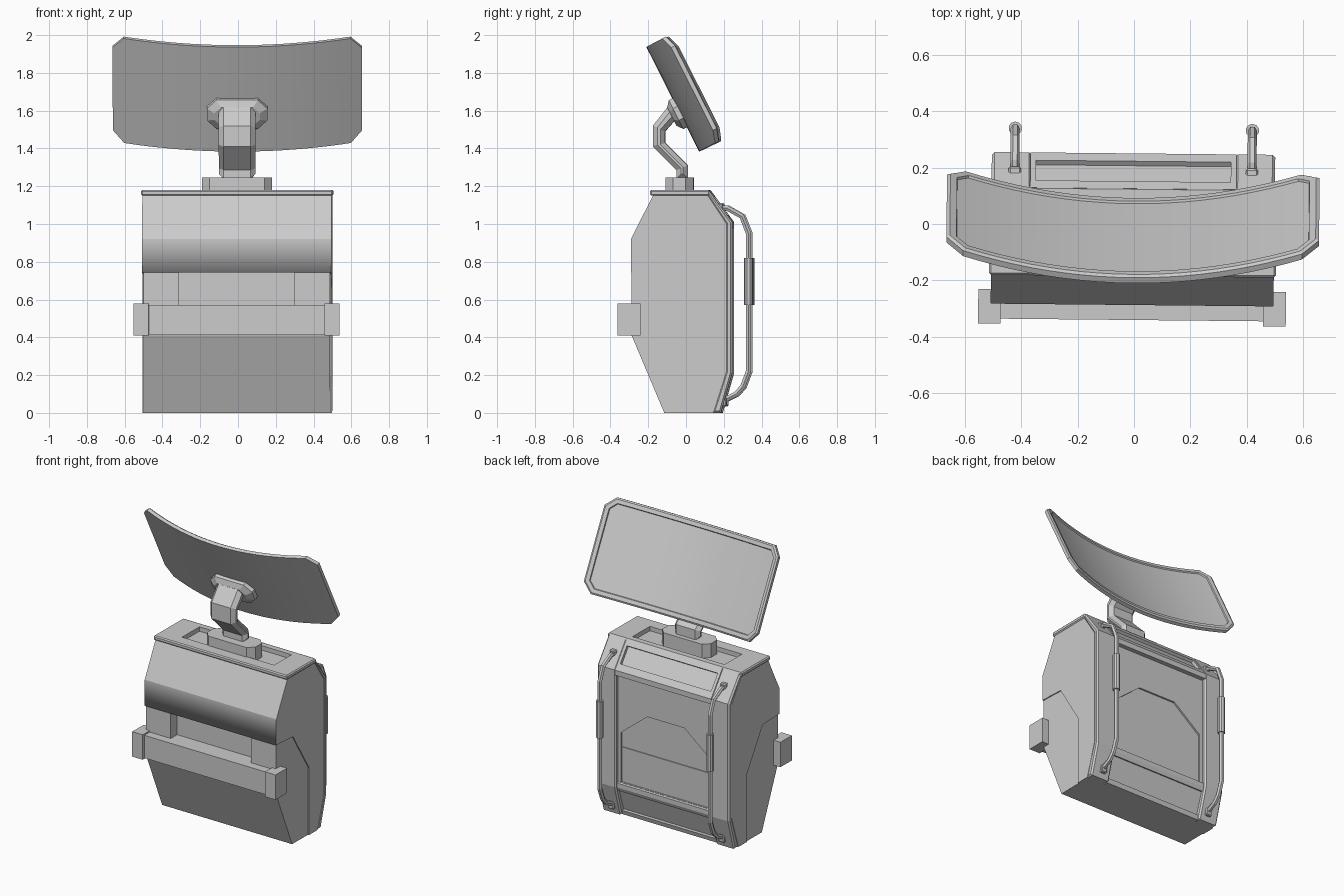
import bpy, bmesh, math
from mathutils import Matrix, Vector

if "Cube" in bpy.data.objects:
    bpy.data.objects.remove(bpy.data.objects["Cube"], do_unlink=True)

grey = bpy.data.materials.new("plain_grey")
grey.use_nodes = True
grey.diffuse_color = (0.6, 0.6, 0.6, 1)
grey.node_tree.nodes["Principled BSDF"].inputs["Base Color"].default_value = (0.6, 0.6, 0.6, 1)
parts = []


def finish(name, bm, matrix=None):
    bmesh.ops.recalc_face_normals(bm, faces=bm.faces)
    mesh = bpy.data.meshes.new(name)
    bm.to_mesh(mesh)
    bm.free()
    mesh.materials.append(grey)
    ob = bpy.data.objects.new(name, mesh)
    bpy.context.collection.objects.link(ob)
    if matrix:
        mesh.transform(matrix)
    parts.append(ob)
    return ob


def prism(name, pts, axis, lo, hi, bevel=0, end_bevel=0, matrix=None):
    """Extrude a 2D outline along an axis, optionally chamfering edges."""
    place = {"x": lambda p, t: (t, p[0], p[1]),
             "y": lambda p, t: (p[0], t, p[1]),
             "z": lambda p, t: (p[0], p[1], t)}[axis]
    k = "xyz".index(axis)
    bm = bmesh.new()
    ends = [[bm.verts.new(place(p, t)) for p in pts] for t in (lo, hi)]
    for ring in ends:
        bm.faces.new(ring)
    for i in range(len(pts)):
        j = (i + 1) % len(pts)
        bm.faces.new((ends[0][i], ends[0][j], ends[1][j], ends[1][i]))
    bmesh.ops.recalc_face_normals(bm, faces=bm.faces)
    width = bevel or end_bevel
    if width:
        edges = [e for e in bm.edges if bevel or
                 abs(e.verts[0].co[k] - e.verts[1].co[k]) < 1e-5]
        bmesh.ops.bevel(bm, geom=edges, offset=width, segments=1, affect="EDGES")
    return finish(name, bm, matrix)


def box(name, x, y, z, bevel=0, matrix=None):
    pts = [(x[0], y[0]), (x[1], y[0]), (x[1], y[1]), (x[0], y[1])]
    return prism(name, pts, "z", z[0], z[1], bevel, matrix=matrix)


def octagon(w, h, c):
    return [(-w, c - h), (c - w, -h), (w - c, -h), (w, c - h),
            (w, h - c), (w - c, h), (c - w, h), (-w, h - c)]


def cut(target, cutter):
    mod = target.modifiers.new("cut", "BOOLEAN")
    mod.operation = "DIFFERENCE"
    mod.solver = "EXACT"
    mod.object = cutter
    bpy.context.view_layer.objects.active = target
    bpy.ops.object.modifier_apply(modifier=mod.name)
    parts.remove(cutter)
    bpy.data.objects.remove(cutter, do_unlink=True)


# Main case with front recess and shallow back panel
case = prism("case", [(-.11, 0), (.15, 0), (.22, .22), (.22, 1), (.12, 1.15),
                      (-.17, 1.15), (-.283, .92), (-.283, .41)], "x", -.494, .494)
cut(case, box("recess_cutter", (-.305, .305), (-.4, -.215), (.45, .742)))
cut(case, prism("panel_cutter", [(-.34, .24), (.34, .24), (.34, .58), (.14, .74),
                                 (-.14, .74), (-.34, .58)], "y", .208, .3))
box("back_lower_plate", (-.335, .335), (.2, .214), (.245, .48))

# Front flap, softly shaded toward its lower lip
flap = prism("front_flap", [(-.17, 1.15), (-.287, .92), (-.287, .742),
                            (-.24, .742), (-.24, .92), (-.14, 1.15)], "x", -.5, .5)
for f in flap.data.polygons:
    f.use_smooth = f.center.z < .9 and (f.normal.y < -.9 or f.normal.z < -.9)

# Raised side panels
for s in (-1, 1):
    prism("side_panel", [(-.285, .745), (-.11, .735), (.06, .46), (.06, 0), (.15, 0),
                         (.22, .22), (.22, 1), (.12, 1.15), (-.17, 1.15), (-.285, .92)],
          "x", s * .49, s * .501)

# Lid with tray
lid = box("lid", (-.508, .508), (-.185, .13), (1.15, 1.18), .007)
cut(lid, box("tray_cutter", (-.35, .35), (-.1, .085), (1.1, 1.3)))

# Back frame: side rails, sloped header with window, cross bars
for s in (-1, 1):
    a, b = sorted((s * .36, s * .502))
    prism("back_rail", [(.125, 1.18), (.25, 1.01), (.25, .21), (.19, 0), (.145, 0),
                        (.215, .22), (.215, 1), (.115, 1.15)], "x", a, b, end_bevel=.01)
header = prism("back_header", [(.125, 1.18), (.25, 1.01), (.25, .975), (.215, .975),
                               (.215, 1), (.115, 1.15)], "x", -.365, .365)
tilt = Matrix.Translation((0, .187, 1.096)) @ Matrix.Rotation(-.937, 4, "X")
cut(header, box("window_cutter", (-.345, .345), (-.06, .06), (-.02, .05), matrix=tilt))
prism("back_cross_bar", [(.21, .24), (.235, .235), (.235, .205), (.225, .18), (.2, .19)],
      "x", -.365, .365)
prism("back_foot_bar", [(.145, 0), (.175, 0), (.184, .03), (.15, .03)], "x", -.365, .365)

# Back handles with grips and brackets
for s in (-1, 1):
    x = s * .42
    curve = bpy.data.curves.new("handle", "CURVE")
    curve.dimensions = "3D"
    curve.bevel_depth = .016
    curve.bevel_resolution = 1
    curve.use_fill_caps = True
    path = [(.17, 1.08), (.22, 1.085), (.3, 1.04), (.335, .95),
            (.335, .22), (.305, .14), (.27, .1), (.19, .06)]
    spline = curve.splines.new("POLY")
    spline.points.add(len(path) - 1)
    for p, (y, z) in zip(spline.points, path):
        p.co = (x, y, z, 1)
    temp = bpy.data.objects.new("handle_path", curve)
    bpy.context.collection.objects.link(temp)
    bm = bmesh.new()
    bm.from_mesh(temp.to_mesh())
    bpy.data.objects.remove(temp, do_unlink=True)
    for f in bm.faces:
        f.smooth = False
    finish("handle", bm)

    bm = bmesh.new()
    bmesh.ops.create_cone(bm, cap_ends=True, segments=10, radius1=.024, radius2=.024, depth=.25,
                          matrix=Matrix.Translation((x, .335, .695)))
    finish("handle_grip", bm)
    box("handle_top_bracket", (x - .022, x + .022), (.15, .2), (1.055, 1.11), .006)
    box("handle_foot_bracket", (x - .022, x + .022), (.17, .22), (.035, .085), .006)

# Front bumper
box("bumper_bar", (-.47, .47), (-.34, -.2), (.415, .57))
for s in (-1, 1):
    a, b = sorted((s * .465, s * .545))
    box("bumper_end", (a, b), (-.358, -.235), (.41, .58))

# Pedestal and bent neck
prism("pedestal", [(x, y - .033) for x, y in octagon(.185, .073, .04)], "z", 1.14, 1.245)
prism("neck", [(-.05, 1.24), (.01, 1.24), (.01, 1.31), (-.11, 1.43), (-.11, 1.49),
               (-.03, 1.58), (-.08, 1.64), (-.175, 1.52), (-.175, 1.41), (-.05, 1.285)],
      "x", -.097, .097, end_bevel=.025)

# Screen space: x across, y up the screen, z toward the front
lean = math.radians(26.8)
up = Vector((0, -math.sin(lean), math.cos(lean)))
front = Vector((1, 0, 0)).cross(up)
screen_matrix = Matrix.Translation((0, -.07, 1.66)) @ Matrix(
    ((1, 0, 0), up, front)).transposed().to_4x4()

# Mount plate with chamfered front
bm = bmesh.new()
rings = [[bm.verts.new((x, y - .08, z)) for x, y in octagon(w, h, c)]
         for w, h, c, z in ((.16, .085, .05, -.02), (.16, .085, .05, .02), (.12, .055, .035, .045))]
bm.faces.new(rings[0])
bm.faces.new(rings[2])
for r, t in zip(rings, rings[1:]):
    for i in range(8):
        j = (i + 1) % 8
        bm.faces.new((r[i], r[j], t[j], t[i]))
finish("screen_mount", bm, screen_matrix)

# Curved screen with clipped corners and a raised rim
bm = bmesh.new()
stations = [-.66] + [-.6 + .06 * i for i in range(21)] + [.66]
columns = []
for x in stations:
    h = .245 if abs(x) > .63 else .31
    z = -.122 * (x / .66) ** 2
    columns.append([bm.verts.new((x, y, z)) for y in (-h, h)])
for a, b in zip(columns, columns[1:]):
    bm.faces.new((a[0], b[0], b[1], a[1]))
sheet = list(bm.faces)
extruded = bmesh.ops.extrude_face_region(bm, geom=sheet, use_keep_orig=True)["geom"]
bmesh.ops.translate(bm, vec=(0, 0, -.022),
                    verts=[g for g in extruded if isinstance(g, bmesh.types.BMVert)])
back = [g for g in extruded if isinstance(g, bmesh.types.BMFace)]
bmesh.ops.recalc_face_normals(bm, faces=bm.faces)
for width, depth in ((.01, .008), (.025, 0), (.004, -.008)):
    bmesh.ops.inset_region(bm, faces=back, thickness=width, depth=depth, use_even_offset=True)
screen = finish("screen", bm, screen_matrix)
bpy.ops.object.select_all(action="DESELECT")
screen.select_set(True)
bpy.context.view_layer.objects.active = screen
bpy.ops.object.shade_smooth_by_angle(angle=math.radians(20))

# Slight turn of the whole unit
turn = Matrix.Translation((-.004, 0, 0)) @ Matrix.Rotation(-.01, 4, "Z")
for ob in parts:
    ob.data.transform(turn)
